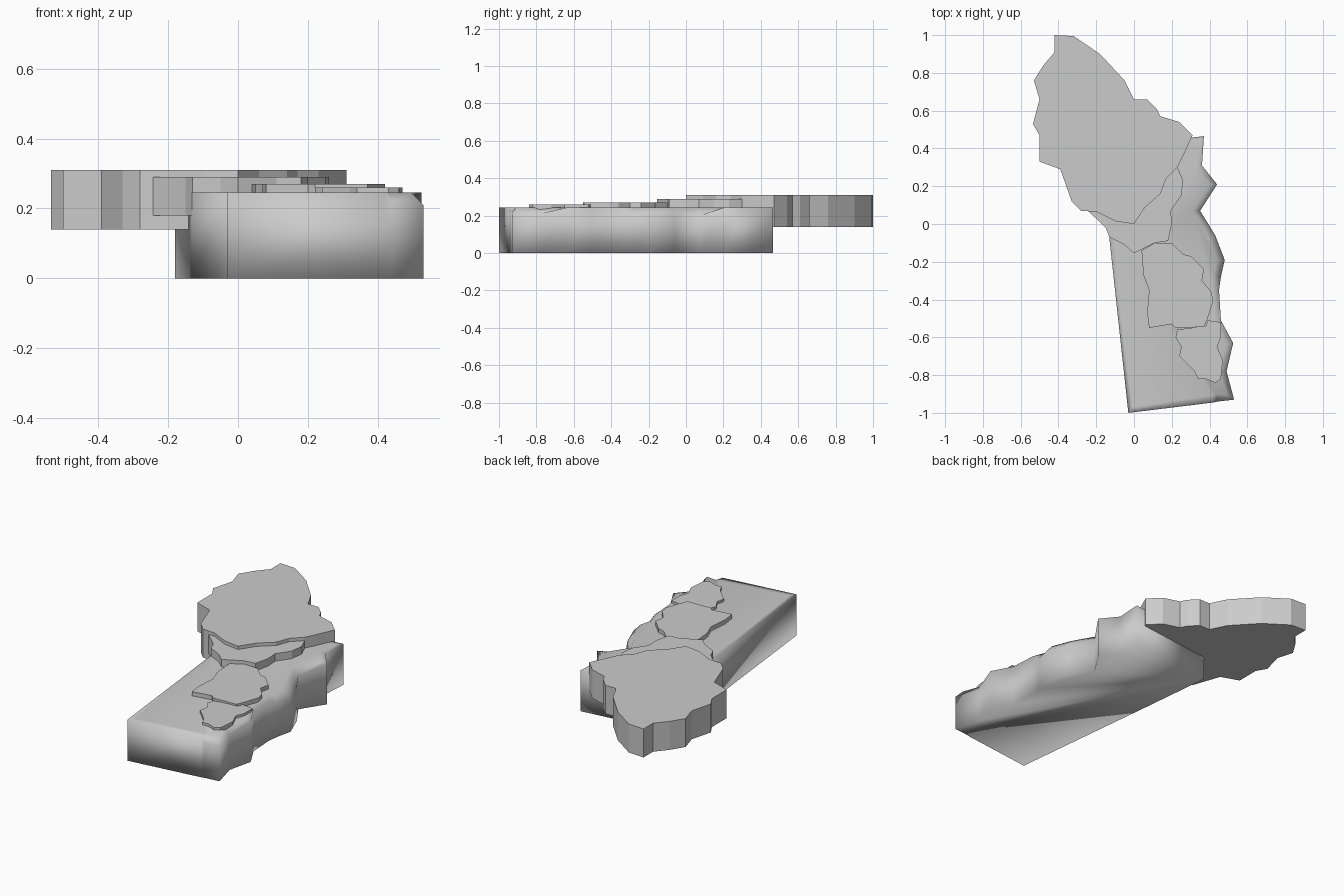
import bpy
import bmesh
import math

if "Cube" in bpy.data.objects:
    bpy.data.objects.remove(bpy.data.objects["Cube"], do_unlink=True)


def make_material(name, colour):
    material = bpy.data.materials.new(name)
    material.use_nodes = True
    material.diffuse_color = colour
    shader = material.node_tree.nodes["Principled BSDF"]
    shader.inputs["Base Color"].default_value = colour
    return material


stone = make_material("pale grey stone", (.6, .6, .6, 1))


def finish(bm, name):
    """Turn a bmesh into a named object in the scene."""
    bmesh.ops.recalc_face_normals(bm, faces=bm.faces[:])
    mesh = bpy.data.meshes.new(name)
    bm.to_mesh(mesh)
    bm.free()
    mesh.materials.append(stone)
    obj = bpy.data.objects.new(name, mesh)
    bpy.context.collection.objects.link(obj)
    return obj


def extrude_outline(outline, bottom):
    """Make a solid from a ring of (x, y, top height) points."""
    bm = bmesh.new()
    upper = [bm.verts.new(point) for point in outline]
    lower = [bm.verts.new((x, y, bottom)) for x, y, z in outline]
    top_face = bm.faces.new(upper)
    bm.faces.new(lower[::-1])
    count = len(outline)
    for i in range(count):
        j = (i + 1) % count
        bm.faces.new((lower[i], lower[j], upper[j], upper[i]))
    bm.normal_update()
    return bm, top_face


def plate(name, bottom, top, outline):
    """Flat, sharp-edged terrace plate."""
    bm, top_face = extrude_outline([(x, y, top) for x, y in outline], bottom)
    return finish(bm, name)


def sloped_block(name, level, outline, rim):
    """Block with a level top whose rim falls to lower edge points."""
    bm, top_face = extrude_outline(outline, 0)
    bmesh.ops.inset_region(bm, faces=[top_face], thickness=rim,
                           use_even_offset=False)
    for vert in top_face.verts:
        vert.co.z = level
    obj = finish(bm, name)
    for face in obj.data.polygons:
        face.use_smooth = True
    return obj


# Long base with a straight side and a ragged, partly lowered side
high, ledge, low = .245, .21, .2
base_outline = [
    (-.03, -1, high), (.42, -.945, high), (.44, -.94, ledge),
    (.53, -.93, ledge), (.49, -.78, ledge), (.525, -.63, high),
    (.46, -.51, high), (.45, -.35, high), (.46, -.28, low),
    (.48, -.19, low), (.43, -.06, low), (.35, .07, low),
    (.44, .21, high), (.36, .31, high), (.37, .465, high),
    (-.18, .4, high), (-.13, -.08, high),
]
sloped_block("base_block", high, base_outline, .04)

# Lowest terrace, near the front
plate("small_terrace", ledge, .26, [
    (.23, -.56), (.3, -.55), (.38, -.54), (.39, -.51), (.46, -.52),
    (.46, -.6), (.44, -.65), (.47, -.72), (.46, -.82), (.43, -.84),
    (.38, -.82), (.34, -.82), (.32, -.78), (.24, -.7), (.25, -.65),
    (.22, -.6),
])

# Second terrace
plate("middle_terrace", low, .27, [
    (.04, -.14), (.11, -.1), (.2, -.1), (.26, -.16), (.3, -.17),
    (.37, -.24), (.36, -.3), (.41, -.36), (.42, -.41), (.39, -.5),
    (.37, -.545), (.22, -.55), (.2, -.53), (.08, -.55), (.07, -.47),
    (.08, -.35), (.05, -.27),
])

# Third terrace, partly under the top plate
plate("upper_terrace", .18, .29, [
    (-.245, .07), (-.18, .01), (-.15, -.02), (-.13, -.07), (-.05, -.11),
    (0, -.155), (.05, -.13), (.11, -.1), (.18, -.09), (.2, 0),
    (.195, .07), (.25, .15), (.26, .23), (.23, .3), (.1, .35), (-.2, .2),
])

# Large overhanging top plate
plate("top_plate", .14, .31, [
    (-.42, 1), (-.32, .995), (-.18, .9), (-.05, .76), (0, .66),
    (.07, .66), (.12, .61), (.14, .57), (.24, .54), (.31, .47),
    (.26, .36), (.23, .3), (.17, .24), (.14, .16), (.06, .09), (0, 0),
    (-.1, .015), (-.2, .065), (-.28, .07), (-.33, .12), (-.39, .29),
    (-.5, .33), (-.5, .47), (-.535, .53), (-.5, .66), (-.53, .76),
    (-.48, .84), (-.42, .91),
])
